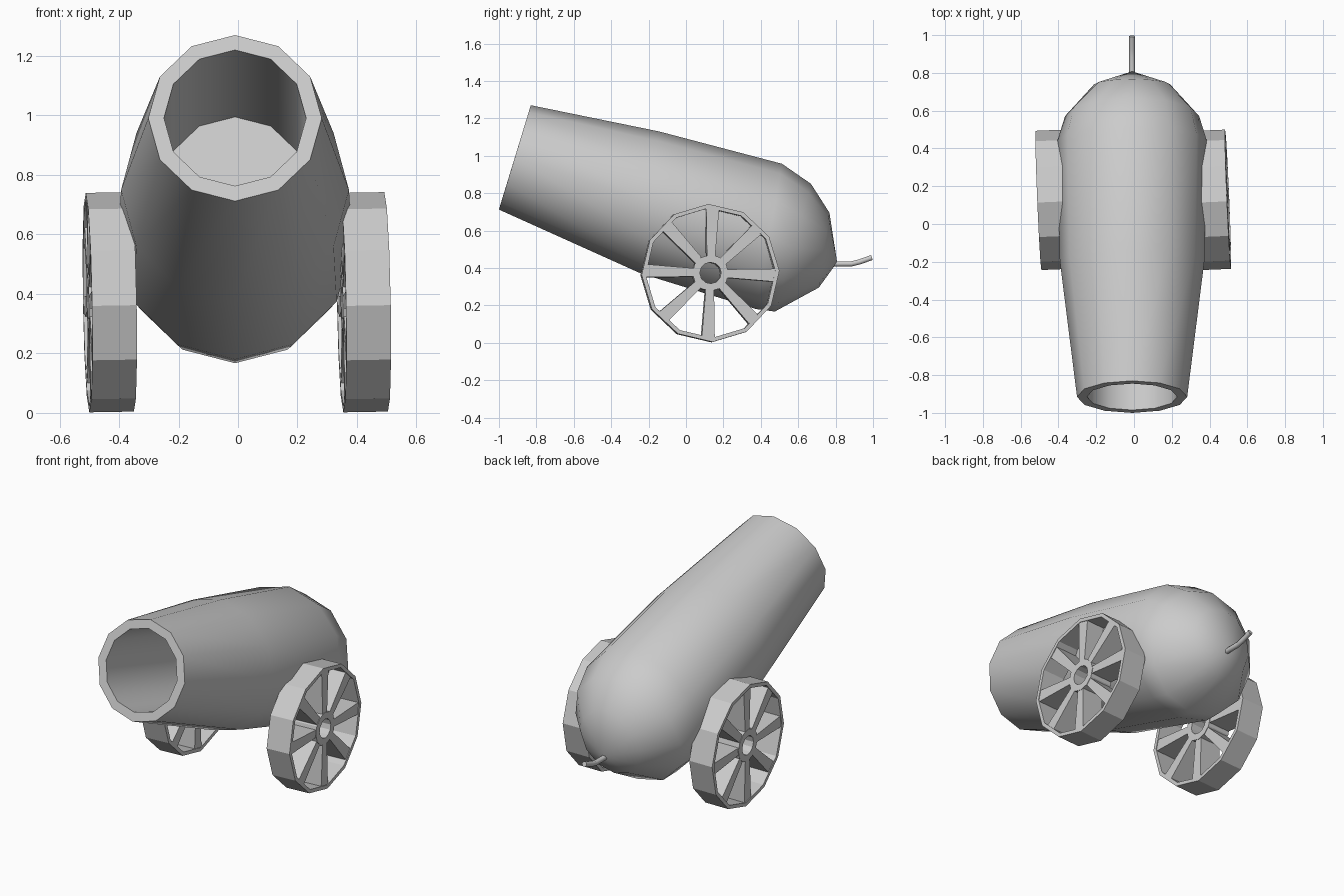
import bpy, bmesh
from math import sin, cos, pi, radians
from mathutils import Vector

if "Cube" in bpy.data.objects:
    bpy.data.objects.remove(bpy.data.objects["Cube"])

SIDES = 12


def make_object(name, bm):
    bmesh.ops.recalc_face_normals(bm, faces=bm.faces[:])
    mesh = bpy.data.meshes.new(name)
    bm.to_mesh(mesh)
    bm.free()
    ob = bpy.data.objects.new(name, mesh)
    bpy.context.collection.objects.link(ob)
    return ob


def bridge(bm, a, b):
    n = len(a)
    for i in range(n):
        j = (i + 1) % n
        bm.faces.new((a[i], a[j], b[j], b[i]))


# Barrel: tilted rings given by their top and bottom points (y, z)
rings = [
    ((-0.12, 0.995), (-0.26, 0.535)),    # bore floor
    ((-0.845, 1.22), (-0.985, 0.763)),   # bore mouth
    ((-0.83, 1.27), (-1.0, 0.712)),      # muzzle
    ((-0.145, 1.13), (-0.24, 0.37)),
    ((0.513, 0.957), (0.375, 0.18)),
    ((0.668, 0.85), (0.475, 0.167)),
    ((0.767, 0.695), (0.71, 0.295)),
]
bm = bmesh.new()
loops = []
for top, bottom in rings:
    t, b = Vector((0, *top)), Vector((0, *bottom))
    mid, up = (t + b) / 2, (t - b) / 2
    r = up.length
    loops.append([bm.verts.new(mid + up * cos(2 * pi * i / SIDES)
                               + Vector((r * sin(2 * pi * i / SIDES), 0, 0)))
                  for i in range(SIDES)])
for a, b in zip(loops, loops[1:]):
    bridge(bm, a, b)
bm.faces.new(loops[0])
pole = bm.verts.new((0, 0.808, 0.43))
for i in range(SIDES):
    bm.faces.new((loops[-1][i], loops[-1][(i + 1) % SIDES], pole))
barrel = make_object("barrel", bm)
barrel.location.x = -0.01
bpy.context.view_layer.objects.active = barrel
barrel.select_set(True)
bpy.ops.object.shade_smooth_by_angle(angle=radians(45))
barrel.select_set(False)

# Fuse: thin bent rod at the breech
curve = bpy.data.curves.new("fuse", 'CURVE')
curve.dimensions = '3D'
curve.bevel_depth = 0.016
curve.bevel_resolution = 1
curve.use_fill_caps = True
path = [(0.78, 0.422), (0.885, 0.422), (0.93, 0.433), (0.994, 0.456)]
spline = curve.splines.new('POLY')
spline.points.add(len(path) - 1)
for p, (y, z) in zip(spline.points, path):
    p.co = (-0.01, y, z, 1)
bpy.context.collection.objects.link(bpy.data.objects.new("fuse", curve))


# Wheels: rim, hollow hub and tapered spokes around the x axis
def tube(bm, r_in, r_out, half, sides, turn):
    section = [(r_in, -half), (r_out, -half), (r_out, half), (r_in, half)]
    ls = [[bm.verts.new((x, r * cos(turn + 2 * pi * i / sides),
                         r * sin(turn + 2 * pi * i / sides)))
           for i in range(sides)] for r, x in section]
    for k in range(4):
        bridge(bm, ls[k], ls[(k + 1) % 4])


def spoke(bm, angle, half):
    d = Vector((0, cos(angle), sin(angle)))
    s = Vector((0, -sin(angle), cos(angle)))
    ends = []
    for r, w in ((0.085, 0.022), (0.348, 0.035)):
        ends.append([bm.verts.new(d * r + s * w * e + Vector((x * half, 0, 0)))
                     for e, x in ((-1, -1), (1, -1), (1, 1), (-1, 1))])
    bridge(bm, ends[0], ends[1])
    for e in ends:
        bm.faces.new(e)


for name, side in (("right_wheel", 1), ("left_wheel", -1)):
    bm = bmesh.new()
    tube(bm, 0.347, 0.369, 0.075, SIDES, 0.03)
    tube(bm, 0.057, 0.097, 0.074, SIDES, 0.03)
    for i in range(8):
        spoke(bm, radians(-2 + 45 * i), 0.071)
    wheel = make_object(name, bm)
    wheel.location = (side * 0.427 - 0.004, 0.128, 0.372)
    wheel.rotation_euler = (0, radians(-1), radians(2.4))
